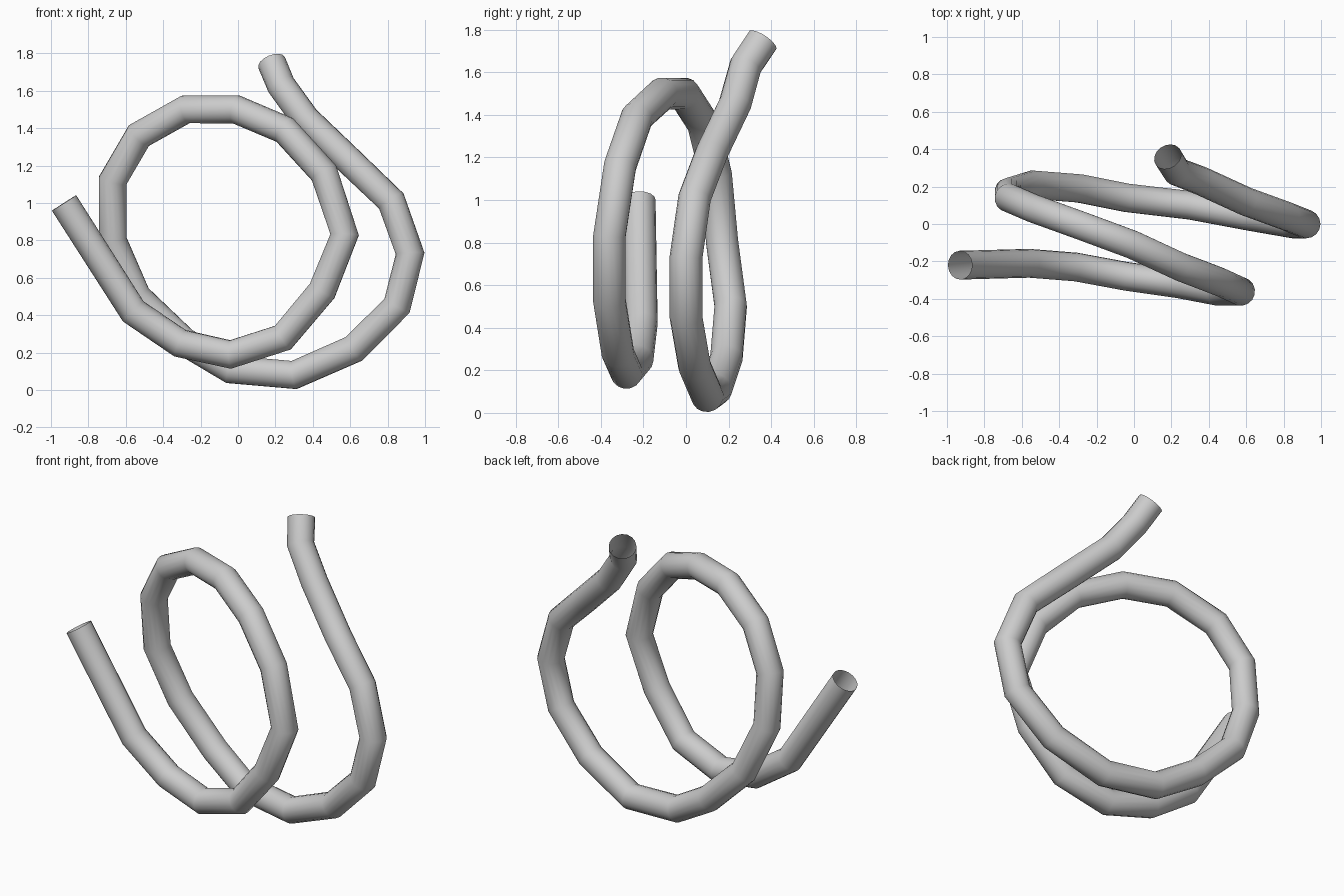
import bpy
from mathutils import Vector

default_cube = bpy.data.objects.get("Cube")
if default_cube:
    bpy.data.objects.remove(default_cube, do_unlink=True)

# Plain grey material
grey = bpy.data.materials.new("light grey")
grey.use_nodes = True
colour = (0.6, 0.6, 0.6, 1)
grey.diffuse_color = colour
grey.node_tree.nodes["Principled BSDF"].inputs["Base Color"].default_value = colour

TUBE_RADIUS = 0.077

# Centre line of the tube, in hundredths of a unit, grouped by stretch
front_tail = [(-93, -22, 100), (-56, -21, 42), (-31, -23, 25)]
front_loop = [(-4, -28, 19), (24, -32, 28), (45, -36, 53), (57, -36, 83),
              (46, -31, 116), (25, -23, 139), (-1, -11, 150)]
back_loop = [(-28, -1, 150), (-53, 8, 136), (-67, 14, 112), (-67, 17, 80),
             (-54, 21, 50), (-29, 19, 26), (-4, 14, 11)]
outer_sweep = [(30, 10, 8), (62, 4, 22), (85, 0, 45), (92, 0, 73), (82, 4, 101)]
back_tail = [(60, 12, 122), (36, 23, 145), (23, 28, 163), (18, 36, 175)]
path = [Vector(p) / 100 for p in
        front_tail + front_loop + back_loop + outer_sweep + back_tail]

# Faceted path swept by a round section, left open at both ends
curve = bpy.data.curves.new("coiled_tube", "CURVE")
curve.dimensions = "3D"
curve.bevel_depth = TUBE_RADIUS
curve.bevel_resolution = 6
curve.use_fill_caps = False
spline = curve.splines.new("POLY")
spline.points.add(len(path) - 1)
for point, position in zip(spline.points, path):
    point.co = (*position, 1)
spline.use_smooth = True
curve.materials.append(grey)

tube = bpy.data.objects.new("coiled_tube", curve)
bpy.context.collection.objects.link(tube)

# Turn the swept curve into a smooth shaded mesh
bpy.ops.object.select_all(action="DESELECT")
tube.select_set(True)
bpy.context.view_layer.objects.active = tube
bpy.ops.object.convert(target="MESH")
bpy.ops.object.shade_smooth()
